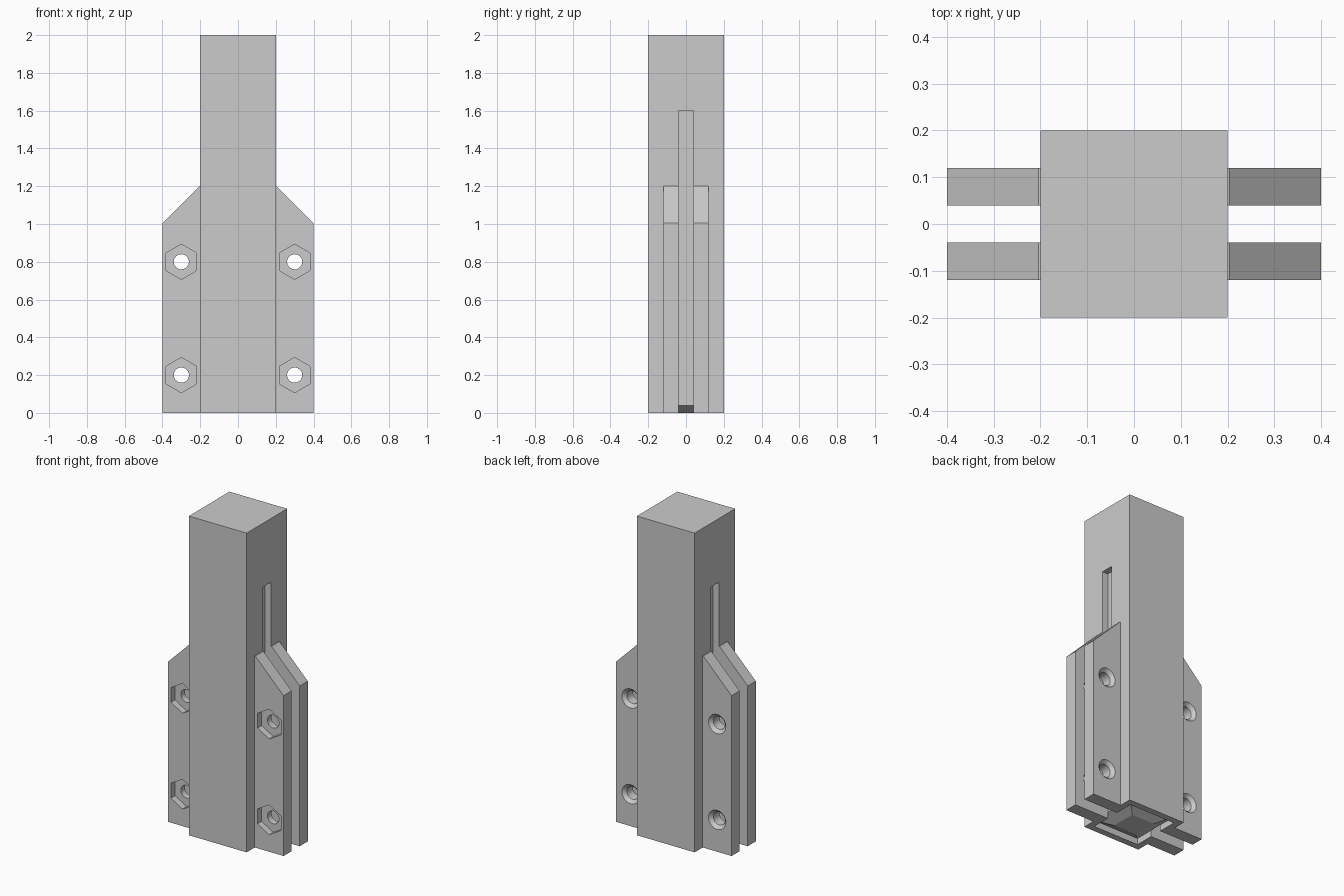
import bpy, bmesh, math
from mathutils import Matrix

if "Cube" in bpy.data.objects:
    bpy.data.objects.remove(bpy.data.objects["Cube"])

grey = bpy.data.materials.new("plain_grey")
grey.diffuse_color = (0.6, 0.6, 0.6, 1)
grey.use_nodes = True
grey.node_tree.nodes["Principled BSDF"].inputs["Base Color"].default_value = grey.diffuse_color


def finish(name, bm):
    bmesh.ops.recalc_face_normals(bm, faces=bm.faces)
    me = bpy.data.meshes.new(name)
    bm.to_mesh(me)
    bm.free()
    ob = bpy.data.objects.new(name, me)
    bpy.context.collection.objects.link(ob)
    me.materials.append(grey)
    return ob


def box(name, x0, x1, y0, y1, z0, z1):
    bm = bmesh.new()
    bmesh.ops.create_cube(bm, size=1)
    for v in bm.verts:
        v.co = (x1 if v.co.x > 0 else x0, y1 if v.co.y > 0 else y0,
                z1 if v.co.z > 0 else z0)
    return finish(name, bm)


def prism(name, profile, y0, y1):
    """Extrude an x-z outline along y."""
    bm = bmesh.new()
    face = bm.faces.new([bm.verts.new((x, y0, z)) for x, z in profile])
    ext = bmesh.ops.extrude_face_region(bm, geom=[face])["geom"]
    for v in ext:
        if isinstance(v, bmesh.types.BMVert):
            v.co.y = y1
    return finish(name, bm)


def turned(name, rings, sides, start=0.0, closed=False, matrix=Matrix()):
    """Stack of regular polygons (radius, height), capped or closed as a ring."""
    bm = bmesh.new()
    loops = []
    for r, h in rings:
        angles = [start + 2 * math.pi * i / sides for i in range(sides)]
        loops.append([bm.verts.new((r * math.sin(a), r * math.cos(a), h)) for a in angles])
    pairs = list(zip(loops, loops[1:]))
    if closed:
        pairs.append((loops[-1], loops[0]))
    else:
        bm.faces.new(loops[0])
        bm.faces.new(loops[-1])
    for a, b in pairs:
        for i in range(sides):
            j = (i + 1) % sides
            bm.faces.new((a[i], a[j], b[j], b[i]))
    bm.transform(matrix)
    return finish(name, bm)


def cut(target, cutters):
    bpy.context.view_layer.objects.active = target
    for c in cutters:
        c.hide_render = True
        mod = target.modifiers.new("cut", 'BOOLEAN')
        mod.operation = 'DIFFERENCE'
        mod.solver = 'EXACT'
        mod.object = c
        bpy.ops.object.modifier_apply(modifier=mod.name)


cutters = []

# Square post with a shallow slot on both sides
post = box("post", -0.2, 0.2, -0.2, 0.2, 0, 2)
slots = [box("slot_cutter", min(s * 0.16, s * 0.3), max(s * 0.16, s * 0.3),
             -0.04, 0.04, -0.1, 1.6) for s in (-1, 1)]

# Groove under the post, leaving a tapered core inside a thin rim
q = math.sqrt(2)
groove = turned("groove_cutter",
                [(0.1601 * q, -0.05), (0.1601 * q, 0.04), (0.08 * q, 0), (0.08 * q, -0.05)],
                4, start=math.pi / 4, closed=True)
cut(post, slots + [groove])
cutters += slots + [groove]

# Paired side flanges with sloped tops, bolt holes and nut pockets
along_y = Matrix.Rotation(-math.pi / 2, 4, 'X')  # local z becomes +y
for side, s in (("left", -1), ("right", 1)):
    outline = [(s * x, z) for x, z in
               ((0.2, 0), (0.4, 0), (0.4, 1.004), (0.204, 1.2), (0.2, 1.2))]
    front = prism(side + "_front_flange", outline, -0.12, -0.04)
    back = prism(side + "_back_flange", outline, 0.04, 0.12)
    for z in (0.2, 0.8):
        place = Matrix.Translation((s * 0.3, 0, z)) @ along_y
        bolt = turned("bolt_cutter", [(0.04, -0.2), (0.04, 0.1), (0.06, 0.12), (0.06, 0.2)],
                      32, matrix=place)
        nut = turned("nut_cutter", [(0.093, -0.2), (0.093, -0.08)], 6, matrix=place)
        cut(front, [nut, bolt])
        cut(back, [bolt])
        cutters += [bolt, nut]
    for ob in (front, back):
        bpy.ops.object.select_all(action='DESELECT')
        ob.select_set(True)
        bpy.context.view_layer.objects.active = ob
        bpy.ops.object.shade_smooth_by_angle(angle=math.radians(25))

for c in cutters:
    bpy.data.objects.remove(c)
